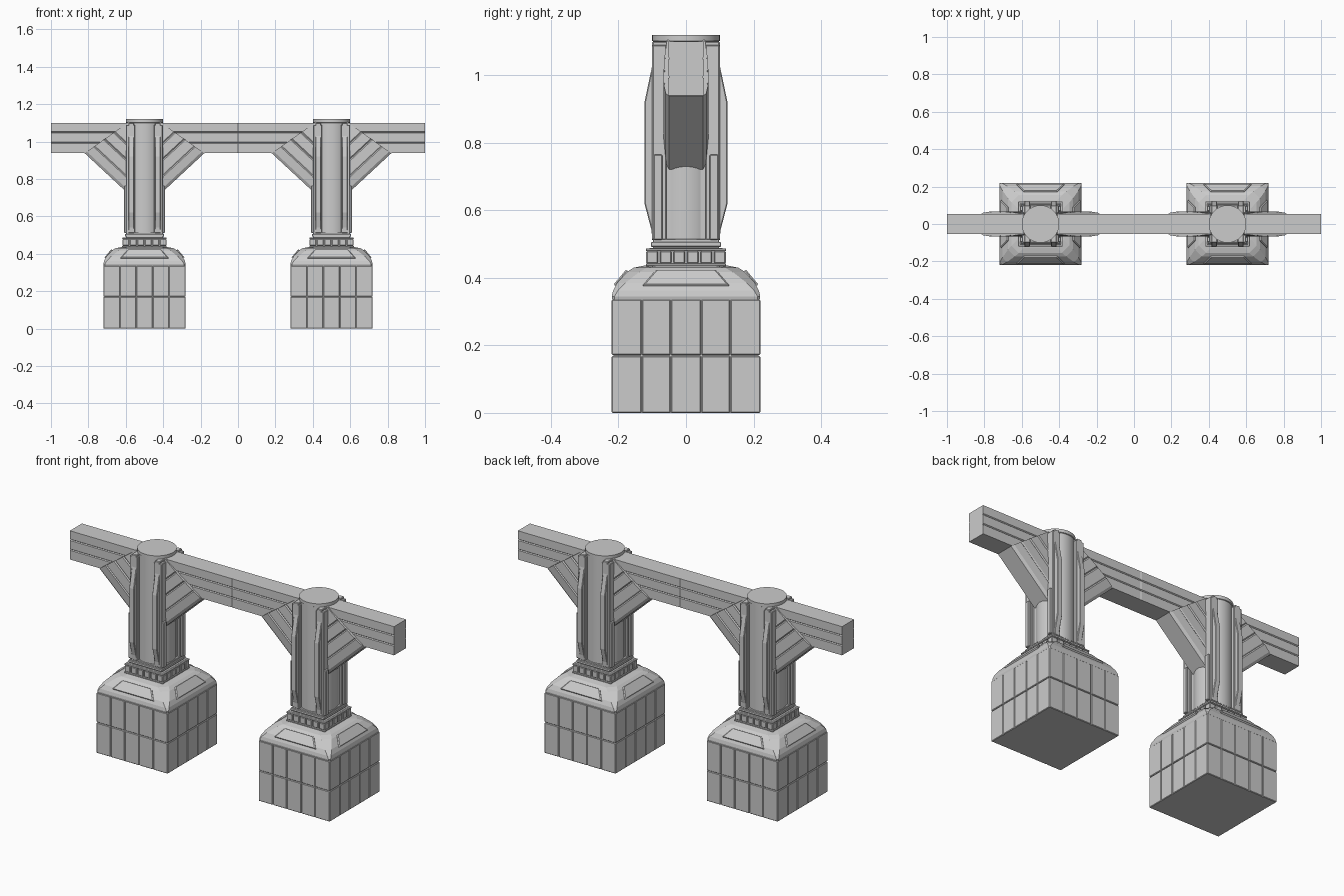
import bpy, bmesh, math
from mathutils import Matrix, Vector

if "Cube" in bpy.data.objects:
    bpy.data.objects.remove(bpy.data.objects["Cube"])

PX = 0.5  # pillar centre; everything is mirrored to -PX


def loft(bm, rings, mat=Matrix()):
    """Bridge rings of equal length into a closed solid."""
    vs = [[bm.verts.new(mat @ Vector(p)) for p in r] for r in rings]
    n = len(rings[0])
    for a, b in zip(vs, vs[1:]):
        for i in range(n):
            j = (i + 1) % n
            bm.faces.new((a[i], a[j], b[j], b[i]))
    bm.faces.new(vs[0][::-1])
    bm.faces.new(vs[-1])


def box(bm, x0, x1, y0, y1, z0, z1, mat=Matrix()):
    loft(bm, [[(x0, y0, z), (x1, y0, z), (x1, y1, z), (x0, y1, z)] for z in (z0, z1)], mat)


def octagon(h, c, z):
    k = h - c
    return [(-k, -h, z), (k, -h, z), (h, -k, z), (h, k, z),
            (k, h, z), (-k, h, z), (-h, k, z), (-h, -k, z)]


def turned(bm, profile, sides=40):
    loft(bm, [[(r * math.cos(2 * math.pi * i / sides), r * math.sin(2 * math.pi * i / sides), z)
               for i in range(sides)] for r, z in profile])


def finish(name, bm, offset=PX, bevel=0, smooth=False):
    bmesh.ops.translate(bm, verts=bm.verts, vec=(offset, 0, 0))
    bmesh.ops.recalc_face_normals(bm, faces=bm.faces)
    me = bpy.data.meshes.new(name)
    bm.to_mesh(me)
    bm.free()
    ob = bpy.data.objects.new(name, me)
    bpy.context.collection.objects.link(ob)
    if smooth:
        bpy.ops.object.select_all(action='DESELECT')
        ob.select_set(True)
        bpy.context.view_layer.objects.active = ob
        bpy.ops.object.shade_smooth_by_angle(angle=math.radians(30))
    if bevel:
        b = ob.modifiers.new("Bevel", 'BEVEL')
        b.width, b.segments = bevel, 1
    m = ob.modifiers.new("Mirror", 'MIRROR')
    m.use_mirror_merge = False
    return ob


QUARTERS = [Matrix.Rotation(math.pi / 2 * i, 4, 'Z') for i in range(4)]
CORNERS = [(sx, sy) for sx in (-1, 1) for sy in (-1, 1)]

# base core
bm = bmesh.new()
box(bm, -.215, .215, -.215, .215, 0, .34)
finish("base_core", bm)

# base blocks: perimeter of a 5 x 5 grid in two courses
bm = bmesh.new()
cuts = [-.22, -.131, -.045, .045, .131, .22]
g = .0008
for z0, z1 in ((0, .169), (.171, .336)):
    for i in range(5):
        for j in range(5):
            if i in (0, 4) or j in (0, 4):
                box(bm, cuts[i] + g * (i > 0), cuts[i + 1] - g * (i < 4),
                    cuts[j] + g * (j > 0), cuts[j + 1] - g * (j < 4), z0, z1)
finish("base_blocks", bm, bevel=.003)

# domed base top with cut corners
bm = bmesh.new()
loft(bm, [octagon(*p) for p in ((.218, .006, .335), (.22, .008, .345), (.216, .014, .362),
                                (.204, .024, .385), (.174, .036, .418),
                                (.155, .04, .43), (.125, .04, .436))])
finish("base_dome", bm)

# raised trapezoid panels on the dome slopes
bm = bmesh.new()
for q in QUARTERS:
    outer = [(-.128, -.209, .376), (.128, -.209, .376), (.09, -.172, .420), (-.09, -.172, .420)]
    n = Vector((0, -.74, .67))
    mid = Vector((0, -.19, .398))
    loft(bm, [[Vector(p) - n * .015 for p in outer],
              [Vector(p) + n * .003 for p in outer],
              [mid + (Vector(p) - mid) * .94 + n * .007 for p in outer]], q)
finish("dome_panels", bm)

# neck, collar bands and upper plate
bm = bmesh.new()
for h, z0, z1 in ((.11, .43, .488), (.119, .434, .443), (.119, .479, .487),
                  (.098, .48, .515), (.104, .492, .506)):
    box(bm, -h, h, -h, h, z0, z1)
finish("collar", bm, bevel=.002)

# collar blocks
bm = bmesh.new()
for q in QUARTERS:
    for i in range(6):
        x = -.1 + .04 * i
        box(bm, x - .0175, x + .0175, -.118, -.1, .443, .479, q)
finish("collar_blocks", bm, bevel=.003)

# round column with cap disc
bm = bmesh.new()
turned(bm, [(.096, .5), (.096, 1.1), (.1, 1.102), (.1, 1.12)])
finish("column", bm, smooth=True)

# tapered fins on the front and back of the column
bm = bmesh.new()
fin = [(.04, .51), (.1, .51), (.102, .54), (.123, .62), (.123, .92),
       (.1, 1.03), (.1, 1.1), (.04, 1.1)]
for sx, sy in CORNERS:
    loft(bm, [[(sx * x, sy * y, z) for y, z in fin] for x in (.056, .086)])
finish("column_fins", bm, bevel=.003)

# corner plates on the lower half and thin full-height corner strips
bm = bmesh.new()
for sx, sy in CORNERS:
    for x0, x1, y0, y1, z1 in ((.05, .11, .07, .096, .765), (.05, .098, .058, .1, 1.09)):
        xs, ys = sorted((sx * x0, sx * x1)), sorted((sy * y0, sy * y1))
        box(bm, *xs, *ys, .512, z1)
finish("corner_plates", bm, bevel=.003)

# gussets: bands running parallel to the sloping lower edge
bm = bmesh.new()
A, B, C = Vector((.32, 0, .938)), Vector((.08, 0, .715)), Vector((.08, 0, 1.108))
bands = [(0, .05), (.05, .06), (.2, .066), (.22, .062), (.24, .066), (.42, .066),
         (.44, .061), (.46, .066), (.64, .065), (.66, .06), (.68, .064), (.98, .056)]
for s in (-1, 1):
    rings = []
    for t, h in bands:
        p, r = A.lerp(C, t), B.lerp(C, t)
        rings.append([(s * v.x, y, v.z) for v, y in ((p, -h), (p, h), (r, h), (r, -h))])
    loft(bm, rings)
finish("gussets", bm)

# grooved cross beam, one half mirrored at the centre seam
bm = bmesh.new()
d, e, w = .053, .048, .004
side = [(d, .94)]
for z in (.995, 1.05):
    side += [(d, z - w), (e, z), (d, z + w)]
side.append((d, 1.1))
section = side + [(-y, z) for y, z in reversed(side)]
narrow = [(y * .96, z) for y, z in section]
loft(bm, [[(x, y, z) for y, z in s] for x, s in ((0, narrow), (.004, section), (1, section))])
finish("cross_beam", bm, offset=0)
